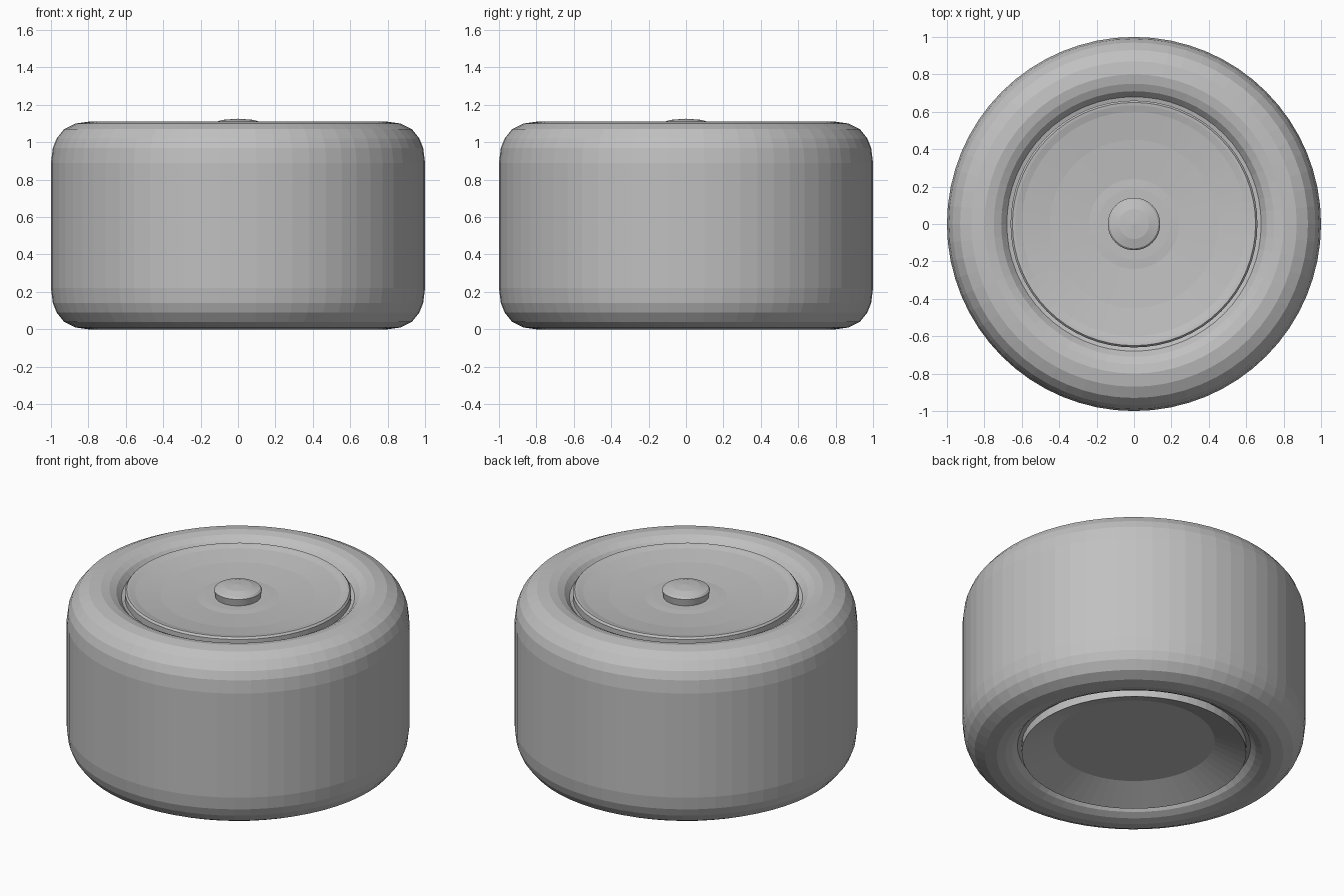
import bpy
import bmesh
from math import cos, sin, tau

if "Cube" in bpy.data.objects:
    bpy.data.objects.remove(bpy.data.objects["Cube"])

SEGMENTS = 64
HEIGHT = 1.11

grey = bpy.data.materials.new("plain_grey")
grey.use_nodes = True
colour = (0.53, 0.53, 0.53, 1)
grey.diffuse_color = colour
grey.node_tree.nodes["Principled BSDF"].inputs["Base Color"].default_value = colour


def lathe(name, profile, closed=False):
    """Turn a list of (radius, height) points around the z axis."""
    bm = bmesh.new()
    rings = []
    for r, z in profile:
        if r == 0:
            rings.append([bm.verts.new((0, 0, z))] * SEGMENTS)
        else:
            rings.append([bm.verts.new((r * cos(tau * i / SEGMENTS), r * sin(tau * i / SEGMENTS), z))
                          for i in range(SEGMENTS)])
    pairs = list(zip(rings, rings[1:]))
    if closed:
        pairs.append((rings[-1], rings[0]))
    for a, b in pairs:
        for i in range(SEGMENTS):
            j = (i + 1) % SEGMENTS
            corners = list(dict.fromkeys((a[i], a[j], b[j], b[i])))
            bm.faces.new(corners)
    bmesh.ops.recalc_face_normals(bm, faces=bm.faces)
    mesh = bpy.data.meshes.new(name)
    bm.to_mesh(mesh)
    bm.free()
    mesh.materials.append(grey)
    obj = bpy.data.objects.new(name, mesh)
    bpy.context.collection.objects.link(obj)
    return obj


# Tyre: one shoulder and sidewall, mirrored to the other side
shoulder = [(0.64, 1.035), (0.68, 1.045), (0.71, 1.08), (0.75, 1.1), (0.8, HEIGHT), (0.87, 1.1),
            (0.93, 1.07), (0.97, 1.02), (0.99, 0.97), (1.0, 0.89)]
lathe("tyre", shoulder + [(r, HEIGHT - z) for r, z in reversed(shoulder)], closed=True)

# Outer wheel disc: raised lip and a shallow dish
lathe("outer_disc", [(0.66, 0.9), (0.66, 1.08), (0.65, 1.092), (0.635, 1.09), (0.6, 1.08),
                     (0.45, 1.06), (0.24, 1.047), (0.19, 1.05), (0, 1.05)])

# Inner wheel disc: raised lip, sloped wall and a flat recessed floor
lathe("inner_disc", [(0.655, 0.2), (0.655, 0.02), (0.47, 0.1), (0, 0.1)])

# Hub cap with a low dome
lathe("hub_cap", [(0.13, 1.04), (0.14, 1.095), (0.13, 1.106), (0.08, 1.12), (0, 1.126)])
